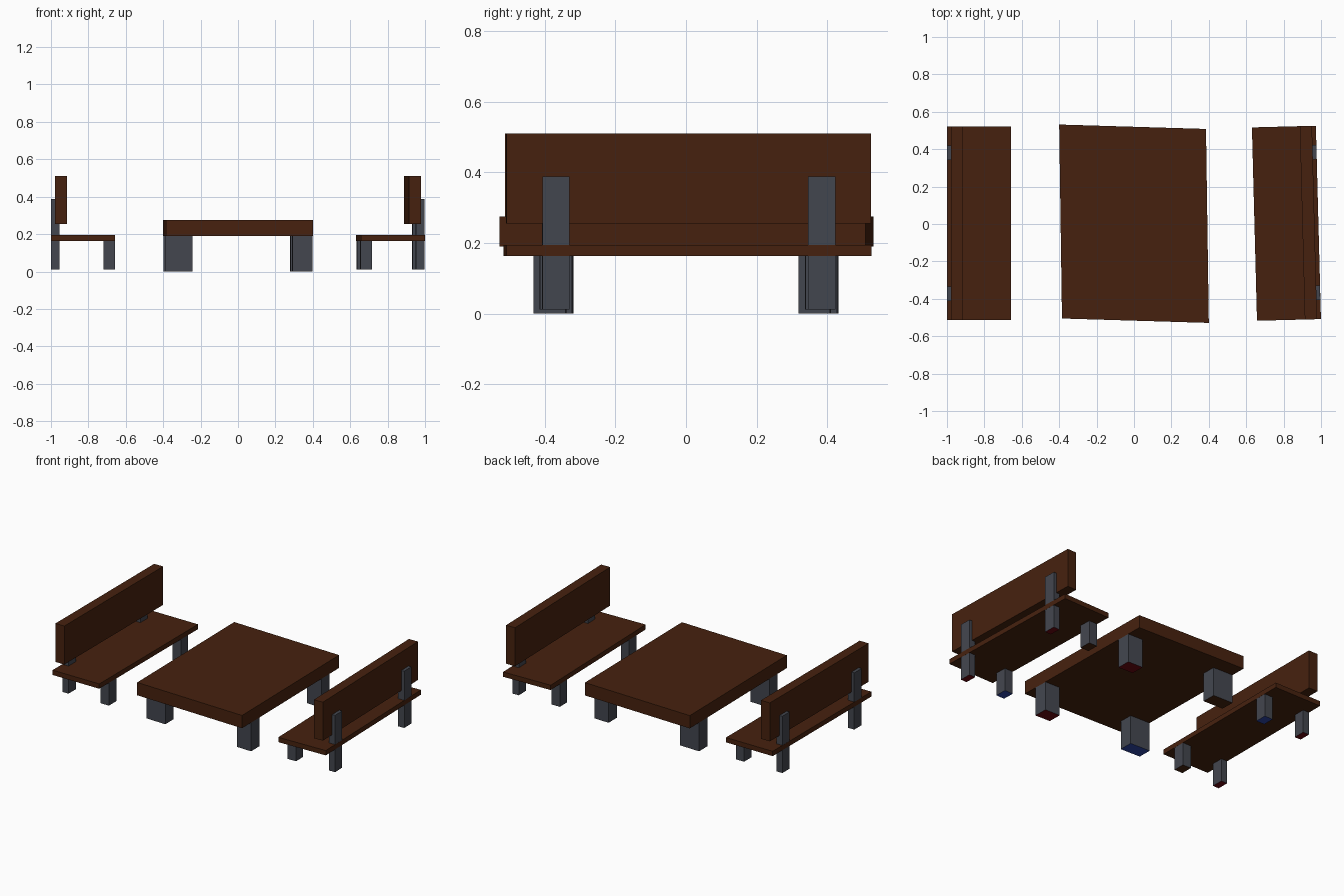
import bpy, bmesh, math
from mathutils import Matrix, Vector

if "Cube" in bpy.data.objects:
    bpy.data.objects.remove(bpy.data.objects["Cube"])


def material(name, rgb):
    m = bpy.data.materials.new(name)
    m.diffuse_color = (*rgb, 1)
    m.use_nodes = True
    m.node_tree.nodes["Principled BSDF"].inputs["Base Color"].default_value = m.diffuse_color
    return m


WOOD = material("dark_brown_wood", (0.062, 0.0155, 0.0045))
GREY = material("slate_grey", (0.056, 0.061, 0.077))
RED = material("dark_red", (0.15, 0.002, 0.005))
BLUE = material("blue", (0.026, 0.06, 0.40))


def box(name, x, y, z, place, mat, foot=None):
    """Box from min/max ranges, moved by a matrix; foot colours the underside."""
    size = [b - a for a, b in (x, y, z)]
    mid = Vector([(a + b) / 2 for a, b in (x, y, z)])
    bm = bmesh.new()
    bmesh.ops.create_cube(bm, size=1, matrix=Matrix.Translation(mid) @ Matrix.Diagonal((*size, 1)))
    bm.normal_update()
    for f in bm.faces:
        f.material_index = 1 if foot and f.normal.z < -0.5 else 0
    bm.transform(place)
    me = bpy.data.meshes.new(name)
    bm.to_mesh(me)
    bm.free()
    me.materials.append(mat)
    if foot:
        me.materials.append(foot)
    ob = bpy.data.objects.new(name, me)
    bpy.context.collection.objects.link(ob)
    return ob


# Table: slightly skewed top, left legs wider than the right ones
skew = Matrix(((1, -0.0145, 0, 0), (-0.03, 1, 0, 0), (0, 0, 1, 0), (0, 0, 0, 1)))
box("table_top", (-0.3925, 0.3925), (-0.517, 0.52), (0.19, 0.275), skew, WOOD)
FRONT, REAR = (-0.42, -0.33), (0.33, 0.42)
LEFT, RIGHT = (-0.3925, -0.25), (0.285, 0.3925)
for name, x, y, foot in (("front_left", LEFT, FRONT, BLUE), ("front_right", RIGHT, FRONT, RED),
                         ("rear_left", LEFT, REAR, WOOD), ("rear_right", RIGHT, REAR, RED)):
    box("table_leg_" + name, x, y, (0, 0.19), skew, GREY, foot)


# Bench, built with its back on local +x
def bench(name, place):
    box(name + "_seat", (-0.171, 0.171), (-0.517, 0.517), (0.163, 0.195), place, WOOD)
    box(name + "_backrest", (0.085, 0.15), (-0.517, 0.517), (0.255, 0.51), place, WOOD)
    for end, y, foot in (("a", (-0.415, -0.338), BLUE), ("b", (0.338, 0.415), WOOD)):
        box(name + "_back_post_" + end, (0.126, 0.1705), y, (0.012, 0.388), place, GREY, RED)
        box(name + "_inner_leg_" + end, (-0.1705, -0.11), y, (0.012, 0.163), place, GREY, foot)


bench("right_bench", Matrix.Translation((0.815, 0.004, 0)) @ Matrix.Rotation(math.radians(1.5), 4, 'Z'))
bench("left_bench", Matrix.Translation((-0.829, 0.004, 0)) @ Matrix.Rotation(math.pi, 4, 'Z'))
